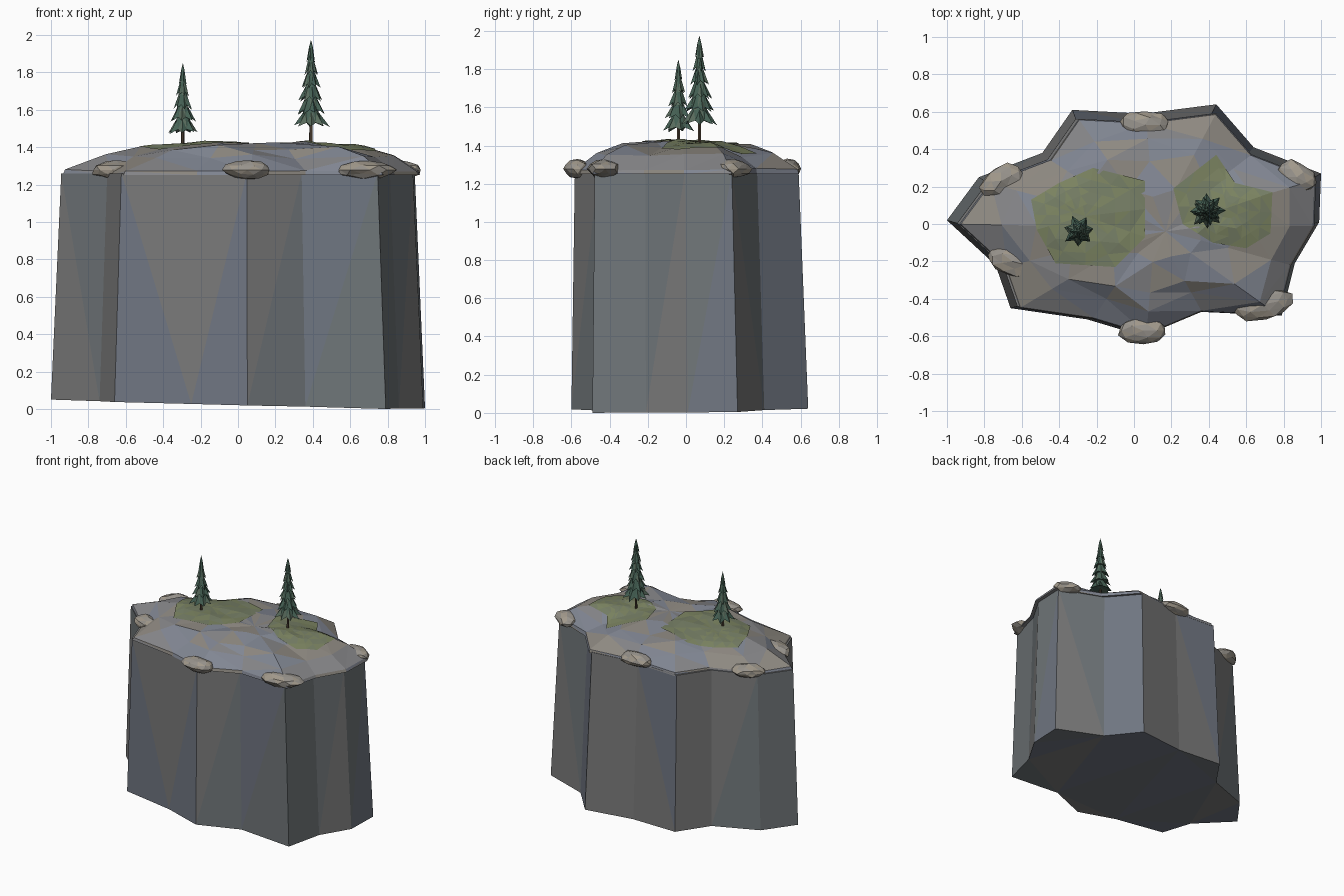
import bpy, bmesh, math, random
from mathutils import Vector
from mathutils.bvhtree import BVHTree

if "Cube" in bpy.data.objects:
    bpy.data.objects.remove(bpy.data.objects["Cube"])

rng = random.Random(4)


def mat(name, c):
    m = bpy.data.materials.new(name)
    m.diffuse_color = (*c, 1)
    m.use_nodes = True
    m.node_tree.nodes["Principled BSDF"].inputs["Base Color"].default_value = m.diffuse_color
    return m


GREY = [mat("grey_stone", (0.19, 0.19, 0.19)), mat("blue_stone", (0.16, 0.18, 0.22)),
        mat("slate_stone", (0.16, 0.18, 0.19))]
TOP = [mat("top_blue", (0.22, 0.24, 0.29)), mat("top_grey", (0.24, 0.24, 0.25)),
       mat("top_tan", (0.27, 0.25, 0.22))]
ROCK = [mat("boulder_tan", (0.36, 0.32, 0.26)), mat("boulder_grey", (0.31, 0.29, 0.26))]
MOSS = [mat("moss_green", (0.2, 0.23, 0.12)), mat("moss_dull", (0.18, 0.21, 0.13))]
LEAF = [mat("needle_green", (0.06, 0.12, 0.09)), mat("needle_light", (0.1, 0.15, 0.11))]
BARK = [mat("bark", (0.09, 0.06, 0.04))]


def finish(bm, name, mats, weights=None):
    """Triangulate, tint facets at random and link as a flat shaded object."""
    bmesh.ops.triangulate(bm, faces=bm.faces[:])
    bmesh.ops.recalc_face_normals(bm, faces=bm.faces[:])
    for f in bm.faces:
        f.material_index = rng.choices(range(len(mats)), weights)[0]
    me = bpy.data.meshes.new(name)
    bm.to_mesh(me)
    for m in mats:
        me.materials.append(m)
    ob = bpy.data.objects.new(name, me)
    bpy.context.collection.objects.link(ob)
    return ob


def loft(bm, rings, bottom=True, tip=None):
    """Join rings of points; close with a flat floor and a centre point."""
    vs = [[bm.verts.new(p) for p in r] for r in rings]
    n = len(vs[0])
    for a, b in zip(vs, vs[1:]):
        for i in range(n):
            bm.faces.new((a[i], a[(i + 1) % n], b[(i + 1) % n], b[i]))
    if bottom:
        bm.faces.new(vs[0][::-1])
    if tip is None:
        bm.faces.new(vs[-1])
    else:
        t = bm.verts.new(tip)
        for i in range(n):
            bm.faces.new((vs[-1][i], vs[-1][(i + 1) % n], t))


# Cliff outline at the foot
OUT = [(-1, .02), (-.74, -.22), (-.66, -.45), (-.25, -.51), (.05, -.6), (.36, -.47),
       (.79, -.49), (.86, -.21), (.99, .01), (1, .27), (.64, .41), (.44, .64),
       (.05, .59), (-.33, .61), (-.49, .38), (-.83, .25)]

# Cliff walls
bm = bmesh.new()
foot = [(x, y, max(0, .026 - .024 * x + .01 * y)) for x, y in OUT]
foot[6] = (.79, -.49, 0)
loft(bm, [foot, [(x * .945, y * .945 - .015, 1.26) for x, y in OUT]])
finish(bm, "cliff_walls", GREY)


# Faceted summit cap
def cap_ring(s, z, jit, dz):
    pts = []
    for x, y in OUT:
        k = s * (1 + rng.uniform(-jit, jit))
        pts.append(((x - .1) * k + .018 + .1 * .96, y * k - .02, z + rng.uniform(-dz, dz)))
    return pts


bm = bmesh.new()
loft(bm, [cap_ring(.955, 1.25, 0, 0), cap_ring(.945, 1.275, 0, .006),
          cap_ring(.77, 1.35, .06, .015), cap_ring(.56, 1.398, .1, .015),
          cap_ring(.3, 1.422, .12, .014)], tip=(.17, -.04, 1.415))
bmesh.ops.triangulate(bm, faces=bm.faces[:])
ground = BVHTree.FromBMesh(bm)
finish(bm, "summit_cap", TOP, (4, 3, 2))


def height(x, y):
    hit = ground.ray_cast(Vector((x, y, 3)), Vector((0, 0, -1)))[0]
    return hit.z if hit else 1.26


# Moss patches draped over the cap
def moss(name, outline):
    n = len(outline)
    cx, cy = sum(p[0] for p in outline) / n, sum(p[1] for p in outline) / n
    pts = []
    for i, (x, y) in enumerate(outline):
        x2, y2 = outline[(i + 1) % n]
        pts += [(x, y), ((x + x2) / 2, (y + y2) / 2)]
    rings = []
    for s in (1, .75, .5, .25):
        ring = [(cx + (x - cx) * s, cy + (y - cy) * s) for x, y in pts]
        rings.append([(x, y, height(x, y) + .007) for x, y in ring])
    bm = bmesh.new()
    loft(bm, rings, False, (cx, cy, height(cx, cy) + .007))
    finish(bm, name, MOSS)


moss("moss_left", [(-.55, .13), (-.52, -.03), (-.42, -.21), (-.1, -.23), (.06, -.07),
                   (.06, .23), (-.22, .3), (-.4, .22)])
moss("moss_right", [(.21, .19), (.26, 0), (.42, -.1), (.6, -.13), (.73, -.05),
                    (.74, .17), (.54, .22), (.44, .37)])


# Boulders along the rim: x, y, half width, half depth, turn
for i, (x, y, a, b, turn) in enumerate([
        (-.71, .23, .125, .085, .5), (.06, .53, .15, .075, 0), (.87, .25, .12, .085, -.5),
        (-.65, -.2, .145, .085, -.25), (.05, -.57, .135, .075, 0), (.69, -.43, .175, .085, .2)]):
    bm = bmesh.new()
    bmesh.ops.create_icosphere(bm, subdivisions=2, radius=1)
    c, s = math.cos(turn), math.sin(turn)
    for v in bm.verts:
        p = v.co * rng.uniform(.84, 1.06)
        p.x, p.y = p.x * a, p.y * b
        v.co = (x + p.x * c - p.y * s, y + p.x * s + p.y * c, 1.278 + p.z * .052)
    finish(bm, f"boulder_{i + 1}", ROCK)


# Pine trees: trunk plus overlapping jagged skirts
def pine(name, x, y, base, low, top, r, tiers, points):
    def circle(rad, z, n=6):
        return [(x + rad * math.cos(math.tau * i / n), y + rad * math.sin(math.tau * i / n), z)
                for i in range(n)]
    bm = bmesh.new()
    loft(bm, [circle(.01, base - .03), circle(.005, top - .08)])
    finish(bm, name + "_trunk", BARK)

    bm = bmesh.new()
    step = (top - low) / (tiers + .7)
    for t in range(tiers):
        rad = r * (1 - .74 * t / (tiers - 1))
        z = low + step * t
        spin = rng.uniform(0, math.tau)
        hem, neck = [], []
        for i in range(points * 2):
            ang = spin + math.pi * i / points
            tooth = rng.uniform(.86, 1.04) if i % 2 == 0 else .62
            lift = rng.uniform(-.1, .1) if i % 2 == 0 else .3
            ux, uy = math.cos(ang), math.sin(ang)
            hem.append((x + ux * rad * tooth, y + uy * rad * tooth, z + step * lift))
            neck.append((x + ux * rad * .42, y + uy * rad * .42, z + step * 1.1))
        loft(bm, [hem, neck], True, (x, y, min(top, z + step * 1.75)))
    finish(bm, name + "_needles", LEAF, (3, 1))


pine("left_pine", -.295, -.04, height(-.295, -.04), 1.475, 1.85, .088, 5, 7)
pine("right_pine", .39, .07, height(.39, .07), 1.51, 1.975, .098, 6, 8)
